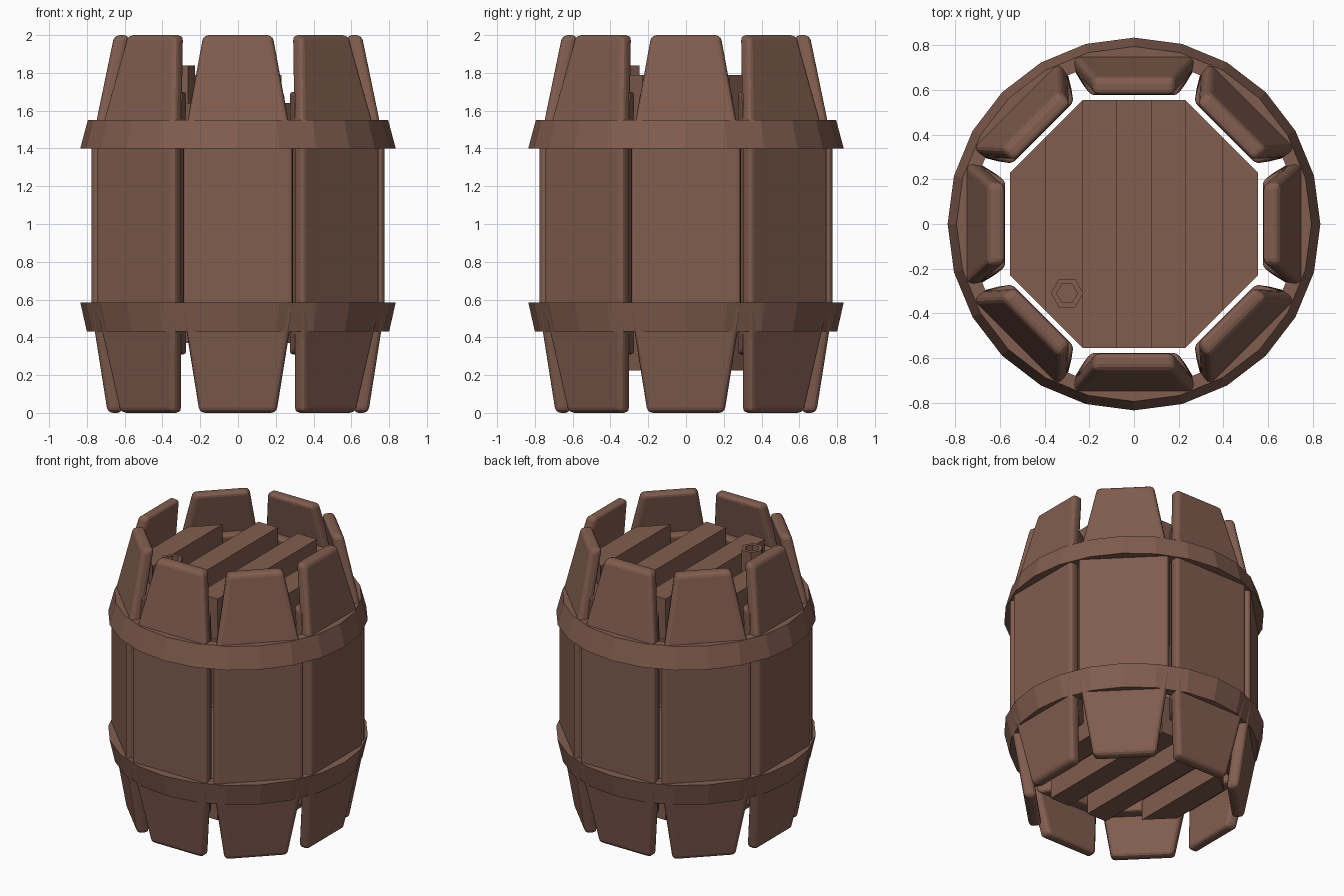
import bpy, bmesh
from math import sin, cos, pi, tan

if "Cube" in bpy.data.objects:
    bpy.data.objects.remove(bpy.data.objects["Cube"])

wood = bpy.data.materials.new("brown_wood")
wood.diffuse_color = (0.22, 0.11, 0.077, 1)
wood.use_nodes = True
wood.node_tree.nodes["Principled BSDF"].inputs["Base Color"].default_value = wood.diffuse_color


def make(name, bm, bevel=0.0):
    bmesh.ops.recalc_face_normals(bm, faces=bm.faces)
    me = bpy.data.meshes.new(name)
    bm.to_mesh(me)
    bm.free()
    ob = bpy.data.objects.new(name, me)
    bpy.context.collection.objects.link(ob)
    me.materials.append(wood)
    if bevel:
        m = ob.modifiers.new("rounded_edges", "BEVEL")
        m.width, m.segments = bevel, 3
        m.limit_method, m.angle_limit = "ANGLE", 0.6
    return ob


def loft(bm, rings, closed=False):
    """Skin a list of equal-length point rings, capping the ends unless closed."""
    vs = [[bm.verts.new(p) for p in r] for r in rings]
    n = len(vs[0])
    for a, b in zip(vs, vs[1:] + (vs[:1] if closed else [])):
        for i in range(n):
            j = (i + 1) % n
            bm.faces.new((a[i], a[j], b[j], b[i]))
    if not closed:
        bm.faces.new(vs[0])
        bm.faces.new(vs[-1])


def stave(name, angle, levels, bevel):
    # levels: z, outer radius, inner radius, outer half width, inner half width
    bm = bmesh.new()
    rings = []
    for z, ro, ri, wo, wi in levels:
        pts = [(ro, -wo), (ro, wo), (ri, wi), (ri, -wi)]
        rings.append([(r * cos(angle) - w * sin(angle),
                       r * sin(angle) + w * cos(angle), z) for r, w in pts])
    loft(bm, rings)
    return make(name, bm, bevel)


def ring(name, profile, sides, cx=0, cy=0):
    # closed (radius, z) profile spun round a vertical axis
    bm = bmesh.new()
    loft(bm, [[(cx + r * cos(2 * pi * i / sides), cy + r * sin(2 * pi * i / sides), z)
               for r, z in profile] for i in range(sides)], closed=True)
    return make(name, bm)


# outer staves and the shorter inner staves behind the gaps
outer = [(0.0, 0.69, 0.61, 0.205, 0.20), (0.54, 0.775, 0.69, 0.295, 0.28),
         (1.42, 0.775, 0.69, 0.295, 0.28), (2.0, 0.655, 0.575, 0.185, 0.18)]
inner = [(0.31, 0.67, 0.575, 0.25, 0.195), (0.5, 0.71, 0.61, 0.28, 0.22),
         (1.45, 0.71, 0.61, 0.28, 0.22), (1.70, 0.67, 0.575, 0.25, 0.195)]
for k in range(8):
    stave(f"outer_stave_{k}", k * pi / 4, outer, 0.028)
    stave(f"inner_stave_{k}", k * pi / 4, inner, 0.02)

# two flared hoops
ring("lower_hoop", [(0.80, 0.43), (0.835, 0.585), (0.75, 0.585), (0.735, 0.43)], 24)
ring("upper_hoop", [(0.835, 1.40), (0.795, 1.55), (0.735, 1.55), (0.75, 1.40)], 24)

# lid and base planks: strips of an octagon, alternately raised
A = 0.555
C = A * tan(pi / 8)
cuts = [-A, -0.395, -C, -0.077, 0.077, C, 0.395, A]


def half_depth(x):
    return A if abs(x) <= C else A - (abs(x) - C)


for i, (x0, x1) in enumerate(zip(cuts, cuts[1:])):
    d0, d1 = half_depth(x0), half_depth(x1)
    outline = [(x0, -d0), (x1, -d1), (x1, d1), (x0, d0)]
    raised = i % 2 == 0
    for name, z0, z1 in (("lid_plank", 1.50, 1.79 if raised else 1.64),
                         ("base_plank", 0.225 if raised else 0.37, 0.50)):
        bm = bmesh.new()
        loft(bm, [[(x, y, z) for x, y in outline] for z in (z0, z1)])
        make(f"{name}_{i}", bm)

# hollow spout on the lid
ring("spout", [(0.073, 1.60), (0.073, 1.84), (0.047, 1.84), (0.047, 1.60)], 6, -0.30, -0.31)
